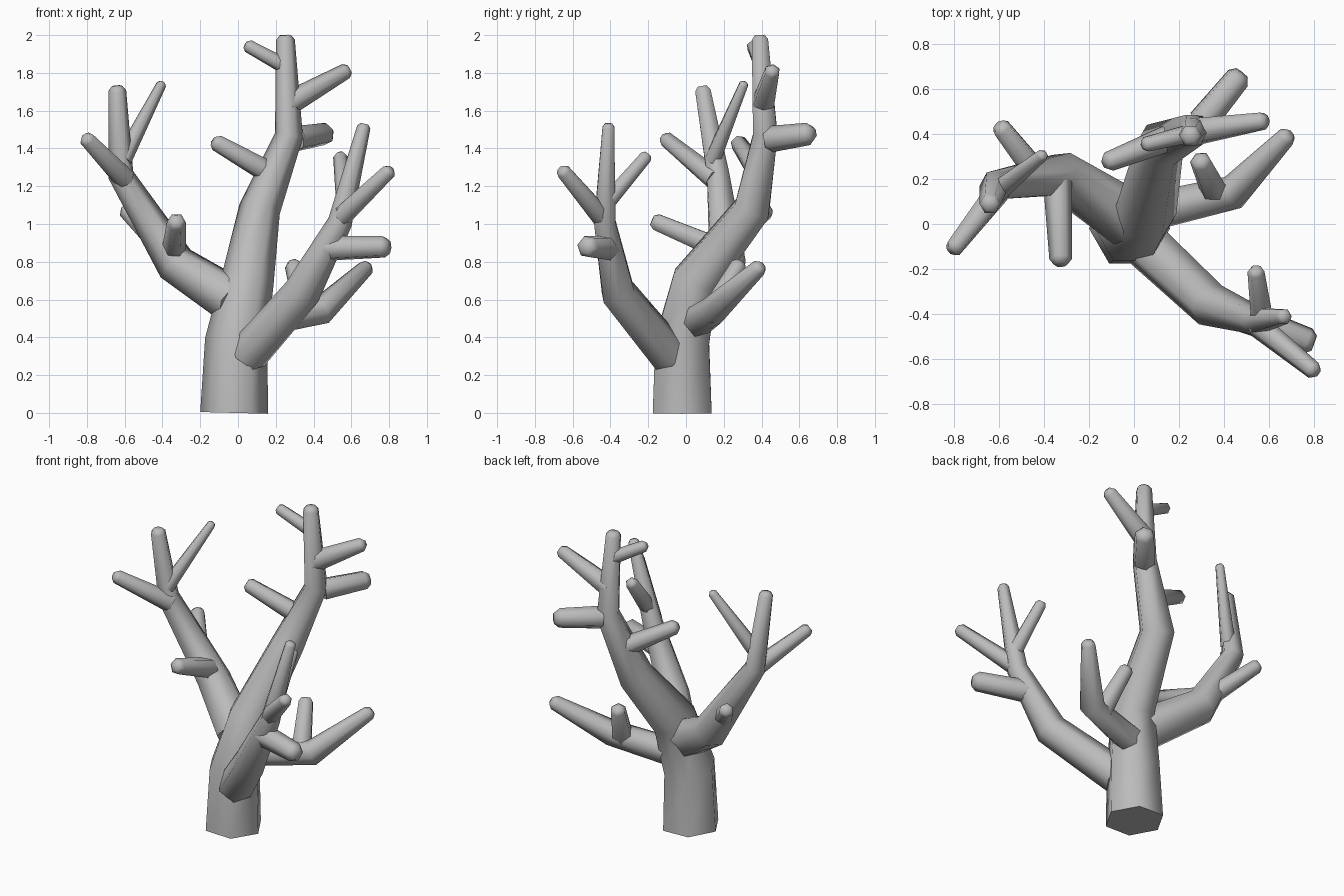
import bpy
import bmesh
from math import cos, sin, tau
from mathutils import Vector

SIDES = 6

if "Cube" in bpy.data.objects:
    bpy.data.objects.remove(bpy.data.objects["Cube"], do_unlink=True)

bark = bpy.data.materials.new("grey_bark")
bark.use_nodes = True
GREY = (0.5, 0.5, 0.5, 1)
bark.diffuse_color = GREY
bark.node_tree.nodes["Principled BSDF"].inputs["Base Color"].default_value = GREY


def limb(name, points):
    """Tapered six-sided tube through (x, y, z, radius) points, with a chamfered tip."""
    centres = [Vector(p[:3]) for p in points]
    radii = [p[3] for p in points]
    # chamfer: hold the full radius until just below the tip
    end_dir = (centres[-1] - centres[-2]).normalized()
    centres.insert(-1, centres[-1] - end_dir * radii[-1] * 0.5)
    radii[-1:] = [radii[-1], radii[-1] * 0.6]

    bm = bmesh.new()
    rings = []
    last = len(centres) - 1
    for i, (c, r) in enumerate(zip(centres, radii)):
        into = (c - centres[max(i - 1, 0)]).normalized()
        out = (centres[min(i + 1, last)] - c).normalized()
        tangent = (into + out).normalized()
        turn = Vector((0, 0, 1)).rotation_difference(tangent)
        rings.append([bm.verts.new(c + turn @ Vector((r * cos(tau * k / SIDES),
                                                      r * sin(tau * k / SIDES), 0)))
                      for k in range(SIDES)])
    for low, high in zip(rings, rings[1:]):
        for k in range(SIDES):
            n = (k + 1) % SIDES
            bm.faces.new((low[k], low[n], high[n], high[k])).smooth = True
    bm.faces.new(rings[-1]).smooth = True
    base = bm.faces.new(rings[0][::-1])
    for edge in base.edges:
        edge.smooth = False
    mesh = bpy.data.meshes.new(name)
    bm.to_mesh(mesh)
    bm.free()
    mesh.materials.append(bark)
    obj = bpy.data.objects.new(name, mesh)
    bpy.context.collection.objects.link(obj)


# Trunk and its twigs
limb("trunk", [(-0.02, -0.02, 0, 0.18), (-0.01, -0.02, 0.38, 0.165),
               (0.05, 0.05, 0.7, 0.14), (0.115, 0.35, 1.08, 0.11),
               (0.27, 0.42, 1.47, 0.075), (0.25, 0.39, 2.0, 0.05)])
limb("trunk_twig_right", [(0.15, 0.38, 1.28, 0.06), (-0.13, 0.27, 1.44, 0.045)])
limb("trunk_twig_back", [(0.3, 0.45, 1.45, 0.07), (0.48, 0.67, 1.48, 0.06)])
limb("trunk_twig_left", [(0.27, 0.41, 1.64, 0.065), (0.59, 0.46, 1.82, 0.042)])
limb("trunk_twig_top", [(0.24, 0.4, 1.84, 0.042), (0.04, 0.35, 1.95, 0.035)])

# Front branch, leaning to the left
limb("front_branch", [(0.05, -0.09, 0.31, 0.11), (0.34, -0.36, 0.64, 0.1),
                      (0.54, -0.43, 1.01, 0.065), (0.67, -0.41, 1.53, 0.036)])
limb("front_twig_high", [(0.55, -0.45, 1.04, 0.055), (0.81, -0.66, 1.29, 0.04)])
limb("front_twig_low", [(0.45, -0.4, 0.87, 0.07), (0.8, -0.53, 0.88, 0.06)])
limb("front_twig_back", [(0.57, -0.43, 1.1, 0.05), (0.54, -0.2, 1.37, 0.038)])

# Right branch
limb("right_branch", [(-0.02, 0.02, 0.59, 0.13), (-0.33, 0.22, 0.79, 0.108),
                      (-0.62, 0.17, 1.26, 0.068), (-0.64, 0.085, 1.73, 0.047)])
limb("right_twig_front", [(-0.6, 0.15, 1.24, 0.06), (-0.81, -0.12, 1.46, 0.042)])
limb("right_twig_high", [(-0.61, 0.14, 1.34, 0.048), (-0.4, 0.31, 1.75, 0.027)])
limb("right_twig_low", [(-0.34, 0.2, 0.86, 0.065), (-0.325, -0.18, 1.02, 0.05)])
limb("right_twig_back", [(-0.42, 0.21, 0.9, 0.06), (-0.6, 0.44, 1.08, 0.045)])

# Back left branch
limb("back_branch", [(0.05, 0.05, 0.48, 0.09), (0.44, 0.14, 0.54, 0.078),
                     (0.69, 0.4, 0.78, 0.045)])
limb("back_twig", [(0.36, 0.14, 0.54, 0.065), (0.29, 0.29, 0.8, 0.048)])
